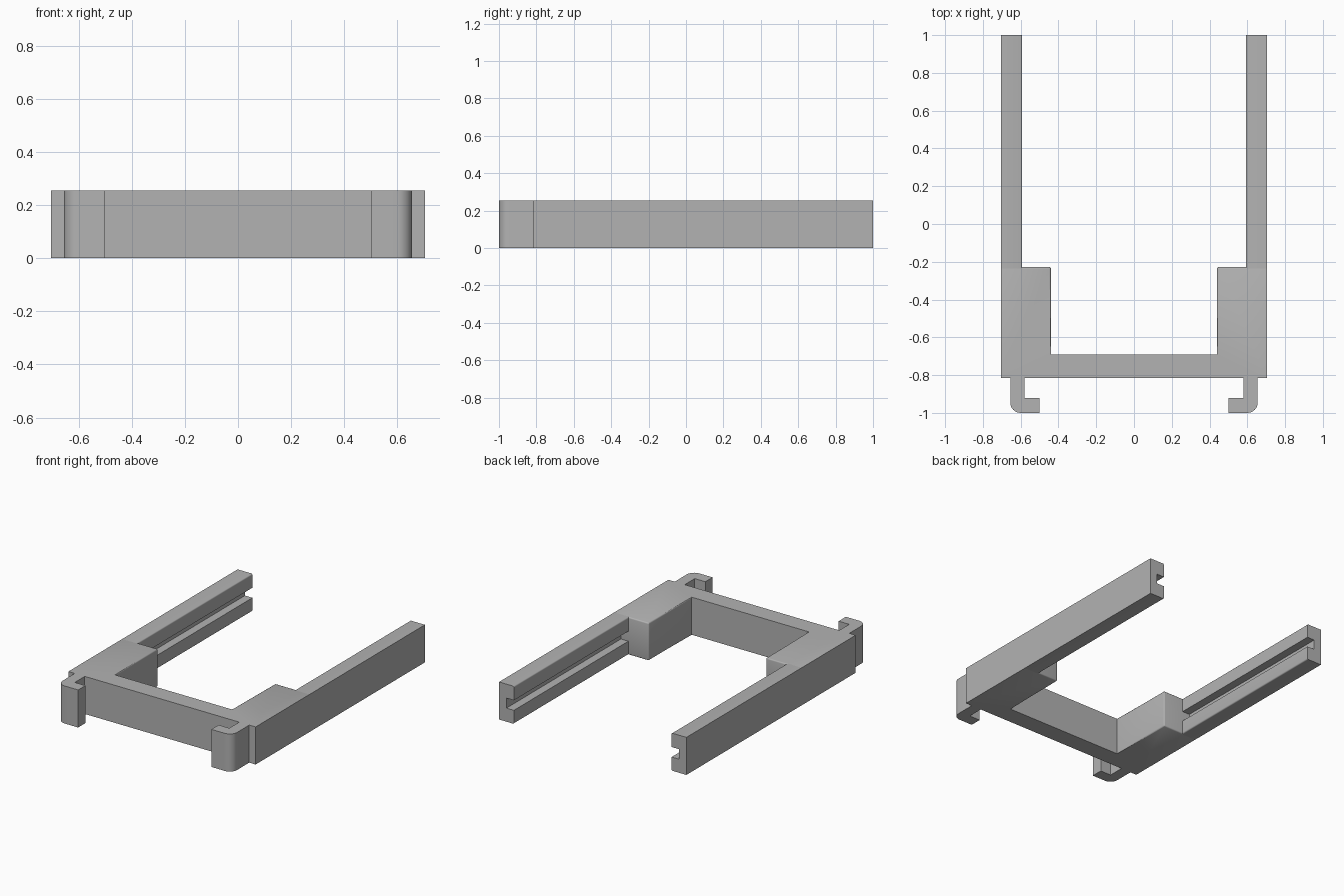
import bpy, bmesh
from mathutils import Vector

if "Cube" in bpy.data.objects:
    bpy.data.objects.remove(bpy.data.objects["Cube"], do_unlink=True)

H = 0.255            # overall height
OUT, ARM, PAD = 0.703, 0.592, 0.44   # outer side, arm inner side, pad inner side
FRONT, BAR, STEP = -0.815, -0.69, -0.228
SOFT = 0.008         # small edge rounding

grey = bpy.data.materials.new("plain grey")
grey.use_nodes = True
grey.diffuse_color = (0.45, 0.45, 0.45, 1)
grey.node_tree.nodes["Principled BSDF"].inputs["Base Color"].default_value = grey.diffuse_color


def prism(name, points, direction, soften=None, radius=SOFT, segments=3):
    """Extrude a closed outline and round the edges picked by soften(a, b)."""
    bm = bmesh.new()
    face = bm.faces.new([bm.verts.new(p) for p in points])
    extruded = bmesh.ops.extrude_face_region(bm, geom=[face])
    moved = [v for v in extruded["geom"] if isinstance(v, bmesh.types.BMVert)]
    bmesh.ops.translate(bm, verts=moved, vec=Vector(direction))
    if soften:
        edges = [e for e in bm.edges if soften(e.verts[0].co, e.verts[1].co)]
        bmesh.ops.bevel(bm, geom=edges, offset=radius, segments=segments,
                        profile=0.5, affect='EDGES')
    bmesh.ops.recalc_face_normals(bm, faces=bm.faces)
    mesh = bpy.data.meshes.new(name)
    bm.to_mesh(mesh)
    bm.free()
    mesh.materials.append(grey)
    obj = bpy.data.objects.new(name, mesh)
    bpy.context.collection.objects.link(obj)
    bpy.ops.object.select_all(action='DESELECT')
    obj.select_set(True)
    bpy.context.view_layer.objects.active = obj
    bpy.ops.object.shade_smooth_by_angle(angle=0.6)
    return obj


# Front bar with a thick block at each end
half = [(OUT, FRONT), (OUT, STEP), (PAD, STEP), (PAD, BAR)]
outline = half + [(-x, y) for x, y in reversed(half)]


def block_edge(a, b):
    inner = all(abs(abs(v.x) - PAD) < 0.001 for v in (a, b)) and a.x * b.x > 0
    back = all(abs(v.y - STEP) < 0.001 for v in (a, b)) and abs(a.z - b.z) < 0.001
    return inner and max(a.y, b.y) > BAR + 0.01 or back


prism("front_bar", [(x, y, 0) for x, y in outline], (0, 0, H), block_edge)

# Arm cross-section with a groove along its inner side
LOW, HIGH, DEEP = 0.092, 0.16, 0.648
section = [(OUT, 0), (OUT, H), (ARM, H), (ARM, HIGH), (DEEP, HIGH),
           (DEEP, LOW), (ARM, LOW), (ARM, 0)]


def arm_edge(a, b):
    return (abs(a.y - b.y) > 0.1 and abs(abs(a.x) - ARM) < 0.001
            and (a.z < 0.01 or a.z > H - 0.01))


# Hook outline, bent inward at its tip
hook = [(0.58, FRONT), (0.655, FRONT), (0.655, -1), (0.5, -1), (0.5, -0.922), (0.58, -0.922)]


def hook_corner(a, b):
    return abs(a.z - b.z) > 0.1 and abs(a.x) > 0.65 and a.y < -0.99


for side, s in (("left", 1), ("right", -1)):
    prism(side + "_arm", [(s * x, STEP - 0.01, z) for x, z in section],
          (0, 1 - STEP + 0.01, 0), arm_edge)
    prism(side + "_hook", [(s * x, y, 0) for x, y in hook], (0, 0, H),
          hook_corner, radius=0.055, segments=8)
